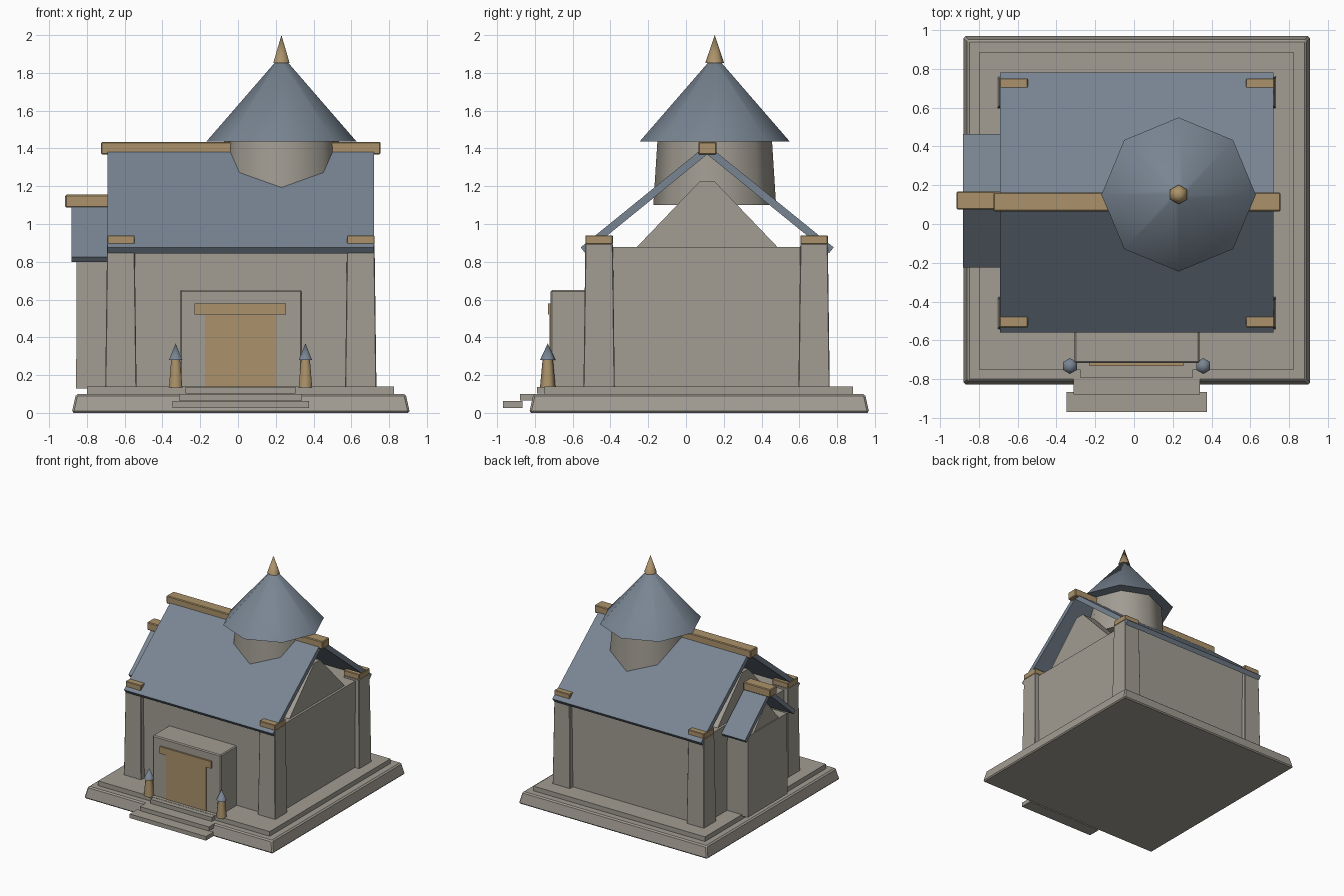
import bpy, bmesh, math

cube = bpy.data.objects.get("Cube")
if cube:
    bpy.data.objects.remove(cube, do_unlink=True)


def material(name, rgb):
    mat = bpy.data.materials.new(name)
    mat.use_nodes = True
    mat.diffuse_color = (*rgb, 1)
    mat.node_tree.nodes["Principled BSDF"].inputs["Base Color"].default_value = (*rgb, 1)
    return mat


STONE = material("warm grey stone", (0.36, 0.335, 0.29))
SLATE = material("blue grey slate", (0.19, 0.235, 0.29))
WOOD = material("tan wood", (0.41, 0.29, 0.145))


def finish(name, bm, mat, bevel=0.0):
    bmesh.ops.recalc_face_normals(bm, faces=bm.faces)
    mesh = bpy.data.meshes.new(name)
    bm.to_mesh(mesh)
    bm.free()
    mesh.materials.append(mat)
    obj = bpy.data.objects.new(name, mesh)
    bpy.context.collection.objects.link(obj)
    if bevel:
        mod = obj.modifiers.new("soft_edges", "BEVEL")
        mod.width = bevel
        mod.segments = 1
    return obj


def box(name, mat, xs, ys, zs, inset=0.0, bevel=0.0):
    """Box between coordinate pairs; inset narrows its top."""
    bm = bmesh.new()
    bmesh.ops.create_cube(bm, size=1)
    for v in bm.verts:
        top = v.co.z > 0
        shrink = inset if top else 0
        v.co = (xs[1] - shrink if v.co.x > 0 else xs[0] + shrink,
                ys[1] - shrink if v.co.y > 0 else ys[0] + shrink,
                zs[1] if top else zs[0])
    return finish(name, bm, mat, bevel)


def prism(name, mat, profile, xs, bevel=0.0):
    """Extrude a (y, z) outline along x."""
    bm = bmesh.new()
    face = bm.faces.new([bm.verts.new((xs[0], y, z)) for y, z in profile])
    out = bmesh.ops.extrude_face_region(bm, geom=[face])
    new = [g for g in out["geom"] if isinstance(g, bmesh.types.BMVert)]
    bmesh.ops.translate(bm, verts=new, vec=(xs[1] - xs[0], 0, 0))
    return finish(name, bm, mat, bevel)


def cone(name, mat, sides, r1, r2, center, zs, turn=0.0):
    """Upright smooth-shaded cone with a vertex on the chosen axis."""
    bm = bmesh.new()
    bmesh.ops.create_cone(bm, cap_ends=True, segments=sides, radius1=r1,
                          radius2=r2, depth=zs[1] - zs[0])
    obj = finish(name, bm, mat)
    obj.location = (*center, sum(zs) / 2)
    obj.rotation_euler.z = turn
    bpy.ops.object.select_all(action="DESELECT")
    obj.select_set(True)
    bpy.context.view_layer.objects.active = obj
    bpy.ops.object.shade_smooth_by_angle(angle=math.radians(65))
    return obj


def roof_pair(prefix, mid, half, eave_z, ridge_z, thick, xs):
    """Two sloping slabs that meet at the ridge."""
    rise = ridge_z - eave_z
    length = math.hypot(half, rise)
    dy, dz = thick * rise / length, thick * half / length
    inner_z = ridge_z - thick * length / half
    for side, s in (("front", -1), ("back", 1)):
        prism(f"{prefix}_{side}", SLATE,
              [(mid + s * half, eave_z), (mid, ridge_z), (mid, inner_z),
               (mid + s * (half - dy), eave_z - dz)], xs)


def gable(name, mid, half, flat, zs, xs):
    prism(name, STONE, [(mid - half, zs[0]), (mid + half, zs[0]),
                        (mid + flat, zs[1]), (mid - flat, zs[1])], xs)


# Plinth
box("plinth", STONE, (-0.88, 0.91), (-0.83, 0.97), (0, 0.1), 0.022, 0.01)
box("plinth_top", STONE, (-0.8, 0.825), (-0.75, 0.885), (0.09, 0.14))

# Main hall
MID = 0.112
box("hall_walls", STONE, (-0.66, 0.69), (-0.5, 0.72), (0.13, 0.877))
for side, x in (("right", -0.62), ("left", 0.65)):
    for end, y in (("front", -0.46), ("back", 0.678)):
        box(f"post_{end}_{side}", STONE, (x - 0.083, x + 0.083), (y - 0.083, y + 0.083),
            (0.13, 0.895), 0.01, 0.004)
        box(f"post_cap_{end}_{side}", WOOD, (x - 0.073, x + 0.073), (y - 0.073, y + 0.073),
            (0.893, 0.94), 0, 0.004)
gable("gable_right", MID, 0.38, 0.04, (0.87, 1.225), (-0.64, -0.52))
gable("gable_left", MID, 0.38, 0.04, (0.87, 1.225), (0.55, 0.67))
roof_pair("main_roof", MID, 0.67, 0.876, 1.42, 0.04, (-0.69, 0.72))
box("main_ridge_beam", WOOD, (-0.725, 0.755), (0.065, 0.162), (1.368, 1.435), 0, 0.006)

# Side wing
WING = 0.12
box("wing_walls", STONE, (-0.857, -0.62), (-0.15, 0.387), (0.13, 0.82), 0.003)
gable("wing_gable", WING, 0.17, 0.02, (0.815, 0.99), (-0.845, -0.7))
roof_pair("wing_roof", WING, 0.343, 0.825, 1.125, 0.035, (-0.882, -0.66))
box("wing_ridge_beam", WOOD, (-0.915, -0.66), (0.075, 0.168), (1.087, 1.155), 0, 0.006)

# Porch with door
box("porch", STONE, (-0.308, 0.338), (-0.717, -0.48), (0.13, 0.65), 0, 0.008)
box("door", WOOD, (-0.175, 0.205), (-0.723, -0.7), (0.14, 0.517))
box("door_lintel", WOOD, (-0.23, 0.255), (-0.731, -0.7), (0.52, 0.58))

# Steps
for i in range(3):
    grow = 0.035 * i
    y, z = -0.79 - 0.09 * i, 0.138 - 0.038 * i
    box(f"step_{i + 1}", STONE, (-0.278 - grow, 0.305 + grow), (y, y + 0.105), (z - 0.035, z))

# Lanterns
for side, x in (("right", -0.33), ("left", 0.357)):
    at = (x, -0.732)
    cone(f"lantern_base_{side}", WOOD, 6, 0.041, 0.027, at, (0.135, 0.285))
    cone(f"lantern_cap_{side}", SLATE, 6, 0.041, 0, at, (0.28, 0.368))

# Tower
TOWER = (0.23, 0.152)
cone("tower", STONE, 8, 0.325, 0.303, TOWER, (1.1, 1.445))
cone("tower_roof", SLATE, 8, 0.397, 0.03, TOWER, (1.437, 1.86))
cone("tower_finial", WOOD, 6, 0.05, 0, TOWER, (1.852, 2.0))
